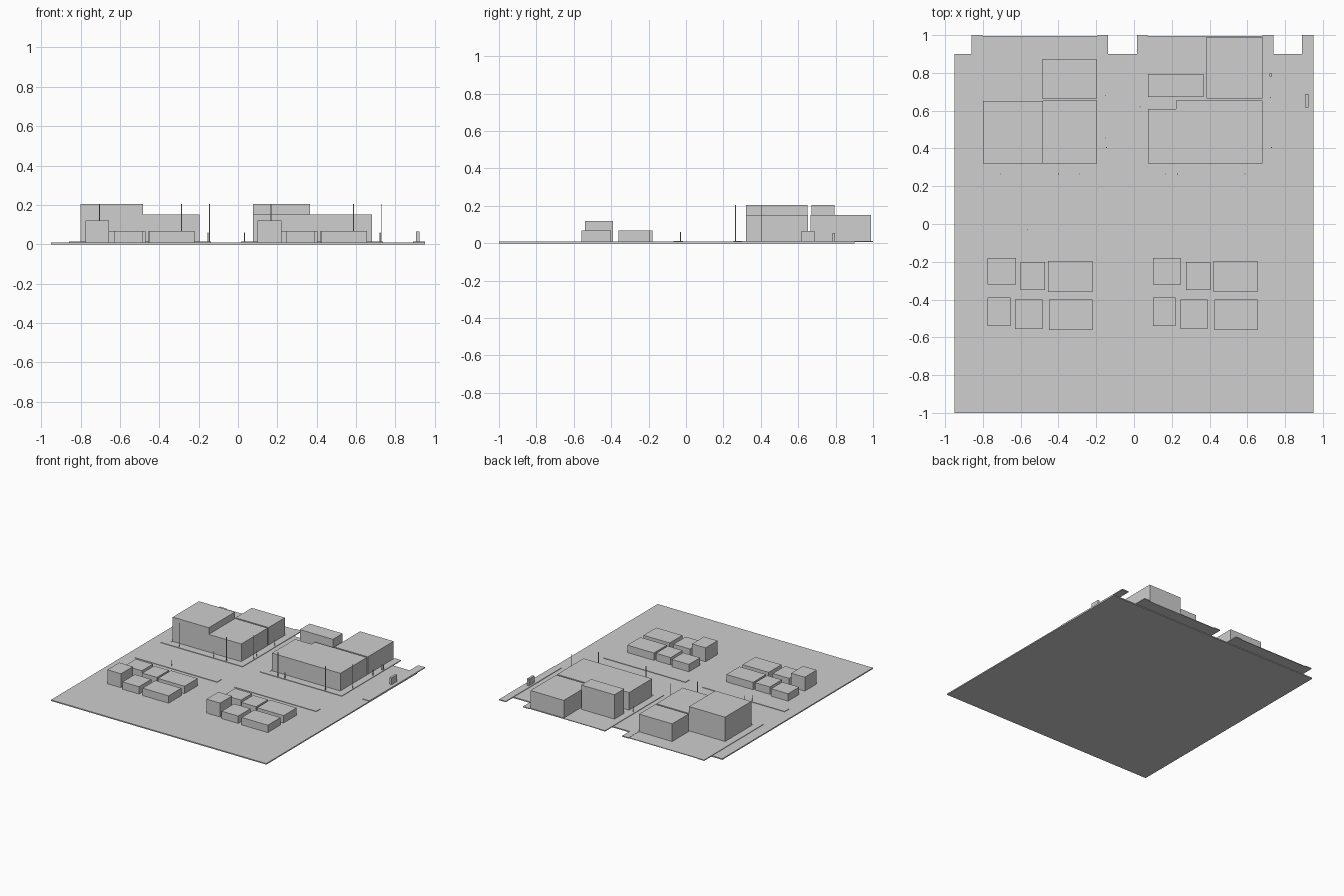
import bpy
import bmesh

cube = bpy.data.objects.get("Cube")
if cube:
    bpy.data.objects.remove(cube, do_unlink=True)

grey = bpy.data.materials.new("plain_grey")
grey.use_nodes = True
COLOUR = (0.62, 0.62, 0.62, 1)
grey.diffuse_color = COLOUR
grey.node_tree.nodes["Principled BSDF"].inputs["Base Color"].default_value = COLOUR

ROAD = 0.009       # top of the road slab
KERB = 0.013       # top of the pavements
PITCH = 0.875      # distance between the two city blocks


def finish(name, bm):
    mesh = bpy.data.meshes.new(name)
    bm.to_mesh(mesh)
    bm.free()
    mesh.materials.append(grey)
    obj = bpy.data.objects.new(name, mesh)
    bpy.context.collection.objects.link(obj)
    return obj


def prism(name, outline, z0, z1):
    """Extrude a flat outline (counter-clockwise) upwards."""
    bm = bmesh.new()
    face = bm.faces.new([bm.verts.new((x, y, z0)) for x, y in outline])
    top = bmesh.ops.extrude_face_region(bm, geom=[face])["geom"]
    verts = [g for g in top if isinstance(g, bmesh.types.BMVert)]
    bmesh.ops.translate(bm, verts=verts, vec=(0, 0, z1 - z0))
    bmesh.ops.recalc_face_normals(bm, faces=bm.faces)
    return finish(name, bm)


def box(name, x0, x1, y0, y1, z1, z0=ROAD):
    return prism(name, [(x0, y0), (x1, y0), (x1, y1), (x0, y1)], z0, z1)


def post(name, x, y, z1, radius=0.0025):
    bm = bmesh.new()
    bmesh.ops.create_cone(bm, cap_ends=True, segments=8, radius1=radius,
                          radius2=radius, depth=z1 - ROAD)
    bmesh.ops.translate(bm, verts=bm.verts, vec=(x, y, (z1 + ROAD) / 2))
    return finish(name, bm)


# Road slab
box("road_slab", -0.95, 0.95, -1, 0.9, ROAD, 0)

# Pavements, plots and houses, repeated for both blocks
HOUSES = [
    (-0.775, -0.655, -0.54, -0.39, 0.12),
    (-0.63, -0.485, -0.555, -0.40, 0.068),
    (-0.45, -0.22, -0.56, -0.40, 0.068),
    (-0.775, -0.625, -0.32, -0.18, 0.068),
    (-0.60, -0.47, -0.35, -0.20, 0.068),
    (-0.455, -0.22, -0.36, -0.195, 0.068),
]
for side, dx in (("right", 0), ("left", PITCH)):
    west, east = -0.86 + dx, -0.137 + dx
    box(f"{side}_house_pavement", west, east, -0.067, -0.015, KERB)
    prism(f"{side}_block_pavement",
          [(west, 0.254), (east, 0.254), (east, 1), (east - 0.057, 1),
           (east - 0.057, 0.302), (west + 0.057, 0.302),
           (west + 0.057, 1), (west, 1)], ROAD - 0.003, KERB)
    box(f"{side}_block_plot", west + 0.057, east - 0.057, 0.302, 0.995,
        ROAD + 0.002, ROAD - 0.003)
    for i, (x0, x1, y0, y1, z1) in enumerate(HOUSES):
        box(f"{side}_house_{i + 1}", x0 + dx, x1 + dx, y0, y1, z1)

# Pavement along the edge of the model
box("edge_pavement", 0.89, 0.95, 0.30, 1, KERB, ROAD - 0.003)

# Large buildings on the right block
box("right_tall_building", -0.80, -0.482, 0.32, 0.65, 0.205)
box("right_low_building", -0.482, -0.195, 0.32, 0.653, 0.152)
box("right_back_building", -0.487, -0.195, 0.665, 0.87, 0.152)

# Large buildings on the left block
prism("left_long_building",
      [(0.075, 0.32), (0.68, 0.32), (0.68, 0.653), (0.222, 0.653),
       (0.222, 0.61), (0.075, 0.61)], ROAD, 0.152)
box("left_tall_building", 0.075, 0.367, 0.672, 0.795, 0.205)
box("left_back_building", 0.385, 0.68, 0.665, 0.99, 0.152)

# Street lamps
LAMPS = [(-0.705, 0.265), (-0.287, 0.265), (-0.145, 0.405),
         (0.168, 0.265), (0.587, 0.265), (0.728, 0.405)]
for i, (x, y) in enumerate(LAMPS):
    post(f"street_lamp_{i + 1}", x, y, 0.205)

# Short street posts
POSTS = [(-0.40, 0.265), (0.23, 0.265), (-0.152, 0.455), (-0.152, 0.68),
         (0.032, 0.62), (0.722, 0.67), (-0.565, -0.03)]
for i, (x, y) in enumerate(POSTS):
    post(f"street_post_{i + 1}", x, y, 0.06)

# Street cabinet and kiosk
box("street_cabinet", 0.718, 0.73, 0.782, 0.796, 0.055)
box("kiosk", 0.905, 0.923, 0.617, 0.687, 0.066)
